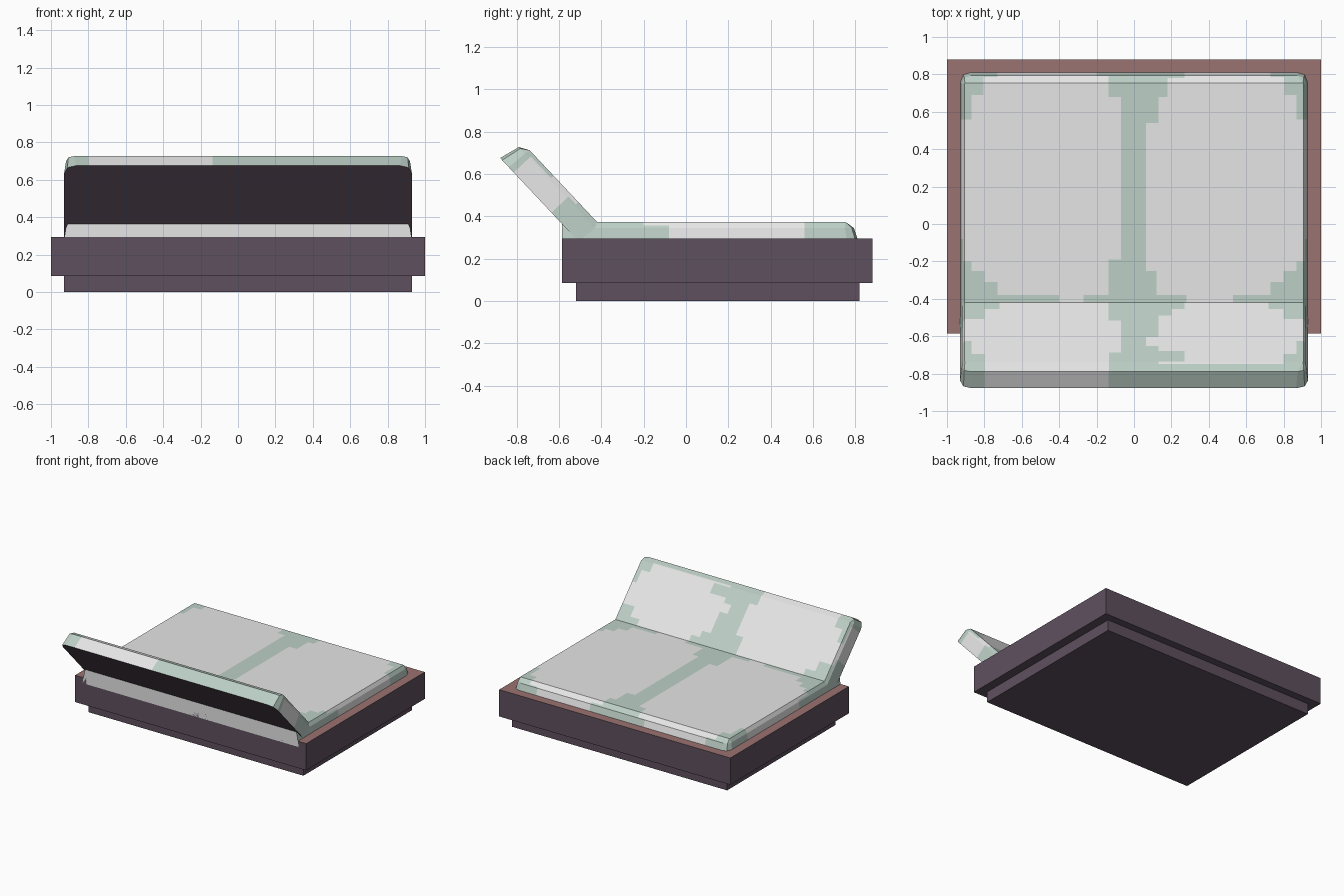
import bpy, bmesh
from mathutils import Matrix

if "Cube" in bpy.data.objects:
    bpy.data.objects.remove(bpy.data.objects["Cube"])


def srgb(r, g, b):
    f = lambda c: c / 12.92 if c <= 0.04045 else ((c + 0.055) / 1.055) ** 2.4
    return (f(r / 255), f(g / 255), f(b / 255), 1)


def material(name, *rgb):
    m = bpy.data.materials.new(name)
    m.diffuse_color = srgb(*rgb)
    m.use_nodes = True
    m.node_tree.nodes["Principled BSDF"].inputs["Base Color"].default_value = m.diffuse_color
    return m


PURPLE = material("dark purple wood", 94, 80, 94)
BROWN = material("reddish brown trim", 154, 115, 113)
GREY = material("pale grey fabric", 230, 230, 230)
TEAL = material("faded green stain", 188, 207, 198)


def finish(name, bm, mats):
    bmesh.ops.recalc_face_normals(bm, faces=bm.faces[:])
    me = bpy.data.meshes.new(name)
    bm.to_mesh(me)
    bm.free()
    for m in mats:
        me.materials.append(m)
    ob = bpy.data.objects.new(name, me)
    bpy.context.collection.objects.link(ob)
    return ob


def box(name, hx, y0, y1, z0, z1, mats):
    bm = bmesh.new()
    bmesh.ops.create_cube(bm, size=1)
    for v in bm.verts:
        v.co = (v.co.x * 2 * hx, (y0 + y1) / 2 + v.co.y * (y1 - y0),
                (z0 + z1) / 2 + v.co.z * (z1 - z0))
    for f in bm.faces:
        f.material_index = len(mats) - 1 if f.normal.z > 0.9 else 0
    return finish(name, bm, mats)


def cushion(name, start, rings, rects, matrix=Matrix()):
    """Stacked rings (half width, end, height, corner cut), stained inside rects."""
    bm = bmesh.new()
    loops = []
    for hx, e, z, c in rings:
        right = [(hx, start), (hx, e - .06 * c), (hx - .018 * c, e - .014 * c), (hx - .064 * c, e)]
        pts = right + [(-x, y) for x, y in reversed(right)]
        loops.append([bm.verts.new((x, y, z)) for x, y in pts])
    n = len(loops[0])
    bm.faces.new(loops[0][::-1])
    bm.faces.new(loops[-1])
    for a, b in zip(loops, loops[1:]):
        for i in range(n):
            j = (i + 1) % n
            bm.faces.new((a[i], a[j], b[j], b[i]))
    # cut along the stain outlines
    for axis in (0, 1):
        for p in sorted({q for r in rects for q in r[2 * axis:2 * axis + 2]}):
            co, no = [0, 0, 0], [0, 0, 0]
            co[axis], no[axis] = p, 1
            bmesh.ops.bisect_plane(bm, geom=bm.verts[:] + bm.edges[:] + bm.faces[:],
                                   plane_co=co, plane_no=no, dist=1e-5)
    bmesh.ops.recalc_face_normals(bm, faces=bm.faces[:])
    bm.normal_update()
    for f in bm.faces:
        c = f.calc_center_median()
        if f.normal.z < -0.9:
            f.material_index = 2
        elif f.normal.y < -0.9:
            f.material_index = 0
        else:
            f.material_index = int(any(a < c.x < b and d < c.y < e for a, b, d, e in rects))
    bm.transform(matrix)
    return finish(name, bm, [GREY, TEAL, PURPLE])


def both(*rects):
    return list(rects) + [(-b, -a, c, d) for a, b, c, d in rects]


# base
box("plinth", .93, -.52, .82, 0, .085, [PURPLE])
box("bed_frame", 1, -.585, .88, .085, .295, [PURPLE, BROWN])

# mattress: centre stain, hinge stain, corners and sides
mattress_stains = [
    (-.07, .065, -.45, .83), (.065, .13, .54, .83), (-.135, -.07, .68, .83),
    (.13, .18, .68, .83), (-.2, -.135, .79, .83), (.18, .27, .78, .83),
    (-.135, -.07, -.45, -.19), (.065, .12, -.45, -.25),
    (-.27, -.135, -.45, -.38), (.12, .28, -.45, -.38),
    (-.9, -.4, -.45, -.38), (.53, .9, -.45, -.38),
] + both((.868, 1, -.45, -.2), (.8, .868, -.45, -.25), (.73, .8, -.45, -.31),
         (.914, 1, -.585, -.08), (.868, 1, .56, .83), (.805, .868, .69, .83),
         (.73, .805, .785, .83))
cushion("mattress", -.585,
        [(.935, .825, .25, 1), (.92, .793, .345, .7), (.905, .755, .373, .05)],
        mattress_stains)

# tilted backrest: local y runs up the slope, local z out of the cushion
tilt = Matrix(((1, 0, 0, 0), (0, -.684, .729, 0), (0, .729, .684, 0), (0, 0, 0, 1)))
backrest_stains = [
    (-.07, .065, .5, 1.1), (-.135, -.07, .5, .70), (.065, .13, .5, .83),
    (.13, .2, .5, .66), (.2, .27, .5, .61), (-.135, -.07, .95, 1.1),
    (.065, .13, .9, 1.1), (.13, .27, .94, 1.02), (.13, .87, 1.035, 1.1),
] + both((.8, 1, .5, .69), (.72, .8, .5, .61), (.914, 1, .5, .74),
         (.868, .914, .86, 1.1), (.8, .868, .96, 1.1), (.914, 1, 1.0, 1.1))
cushion("backrest", .5,
        [(.93, 1.094, -.178, 1), (.92, 1.071, -.078, .7), (.905, 1.025, -.051, .05)],
        backrest_stains, tilt)
